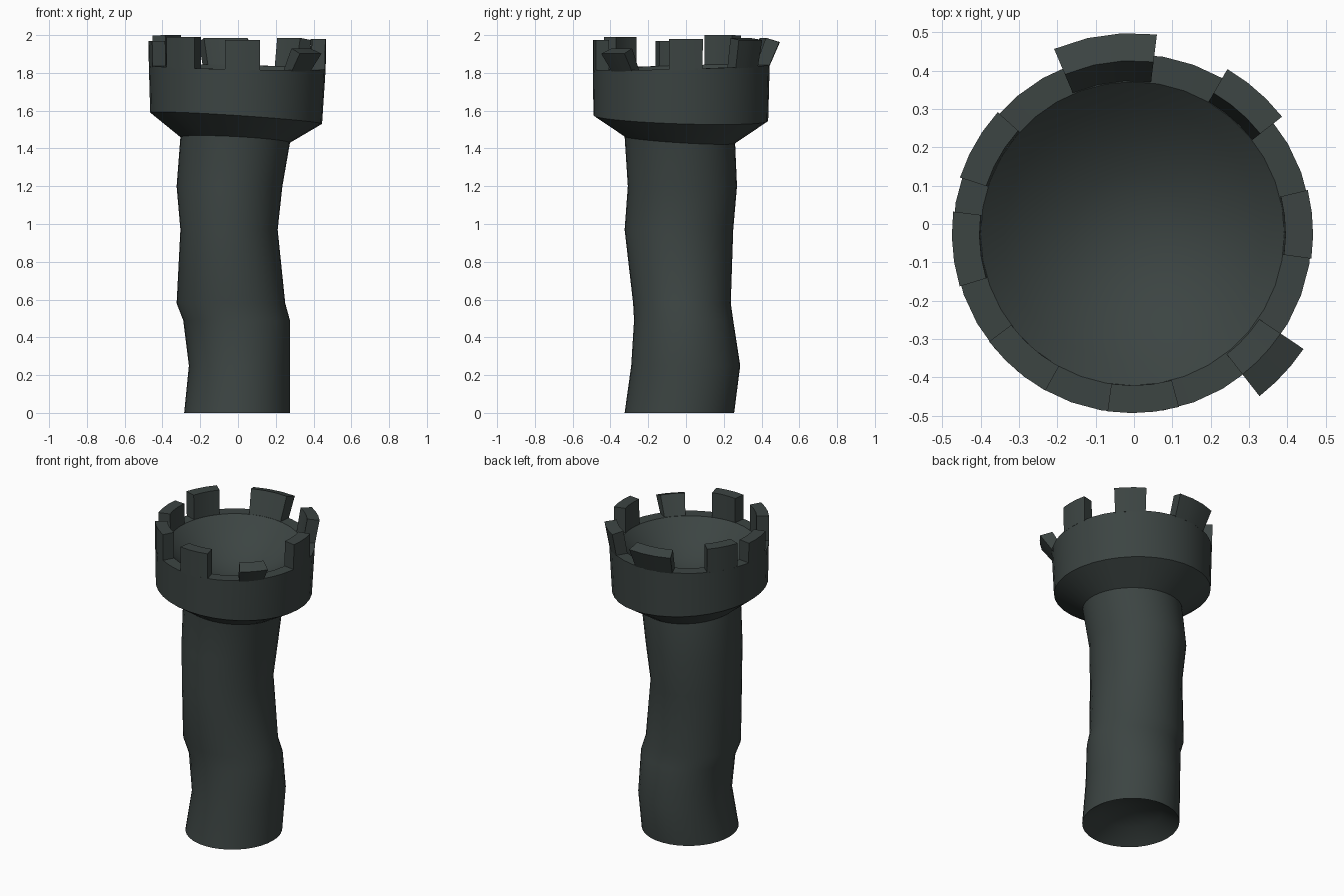
import bpy, bmesh, math

cube = bpy.data.objects.get("Cube")
if cube:
    bpy.data.objects.remove(cube, do_unlink=True)

SIDES = 36
RIM_Z, RIM_X, RIM_Y = 1.83, -0.004, -0.025
INNER, OUTER = 0.396, 0.468

stone = bpy.data.materials.new("dark slate stone")
stone.use_nodes = True
color = (0.045, 0.058, 0.055, 1)
stone.diffuse_color = color
stone.node_tree.nodes["Principled BSDF"].inputs["Base Color"].default_value = color


def rim_height(a):
    return RIM_Z - 0.01 * math.cos(a) + 0.012 * math.sin(a)


def finish(bm, name):
    bmesh.ops.recalc_face_normals(bm, faces=bm.faces)
    mesh = bpy.data.meshes.new(name)
    bm.to_mesh(mesh)
    bm.free()
    obj = bpy.data.objects.new(name, mesh)
    bpy.context.collection.objects.link(obj)
    mesh.materials.append(stone)
    bpy.ops.object.select_all(action='DESELECT')
    obj.select_set(True)
    bpy.context.view_layer.objects.active = obj
    bpy.ops.object.shade_smooth_by_angle(angle=math.radians(32))
    return obj


def ring(bm, z, x0, x1, y0, y1, tilt_x=0, tilt_y=0):
    """Ellipse fitted to its x and y extents, with a tilted height."""
    verts = []
    for i in range(SIDES):
        a = math.tau * i / SIDES
        c, s = math.cos(a), math.sin(a)
        verts.append(bm.verts.new(((x0 + x1) / 2 + (x1 - x0) / 2 * c,
                                   (y0 + y1) / 2 + (y1 - y0) / 2 * s,
                                   z + tilt_x * c + tilt_y * s)))
    return verts


def round_ring(bm, radius, z, tilt=1.0):
    return ring(bm, z, RIM_X - radius, RIM_X + radius, RIM_Y - radius,
                RIM_Y + radius, -0.01 * tilt, 0.012 * tilt)


def loft(bm, rings):
    for low, high in zip(rings, rings[1:]):
        for i in range(SIDES):
            j = (i + 1) % SIDES
            bm.faces.new((low[i], low[j], high[j], high[i]))


# Crooked shaft, flared head and dished floor as one turned body
bm = bmesh.new()
rings = [ring(bm, 0.10, -0.05, 0.04, -0.08, 0.01),
         ring(bm, 0.07, -0.18, 0.17, -0.21, 0.15)]
shaft = [
    (0.00, -0.285, 0.275, -0.325, 0.255),
    (0.25, -0.26, 0.275, -0.29, 0.287),
    (0.49, -0.29, 0.275, -0.275, 0.25),
    (0.58, -0.325, 0.25, -0.28, 0.237),
    (0.97, -0.305, 0.21, -0.325, 0.25),
    (1.20, -0.325, 0.235, -0.308, 0.27),
    (1.445, -0.305, 0.275, -0.325, 0.26, -0.015, -0.018),
    (1.56, -0.465, 0.445, -0.49, 0.435, -0.03, -0.015),
]
rings += [ring(bm, *row) for row in shaft]
rings += [round_ring(bm, OUTER, RIM_Z), round_ring(bm, INNER, RIM_Z)]
for k in (0.85, 0.65, 0.4, 0.15):
    rings.append(round_ring(bm, INNER * k, RIM_Z - 0.2 * (1 - k * k), k))
loft(bm, rings)
bm.faces.new(rings[0])
bm.faces.new(rings[-1])
finish(bm, "tower_body")


# Battlements: curved blocks, some leaning outwards
def battlement(name, start, end, top, lean):
    bm = bmesh.new()
    sections = []
    steps = 3
    for i in range(steps + 1):
        a = math.radians(start + (end - start) * i / steps)
        base = rim_height(a) - 0.006
        corners = ((INNER, base), (OUTER, base),
                   (OUTER + lean, top - lean * 0.4), (INNER + lean, top))
        sections.append([bm.verts.new((RIM_X + r * math.cos(a),
                                       RIM_Y + r * math.sin(a), z))
                         for r, z in corners])
    for s, t in zip(sections, sections[1:]):
        for k in range(4):
            m = (k + 1) % 4
            bm.faces.new((s[k], s[m], t[m], t[k]))
    bm.faces.new(sections[0])
    bm.faces.new(sections[-1])
    finish(bm, name)


for row in (
    ("battlement_back", 83, 113, 1.985, 0.055),
    ("battlement_back_left", 38, 60, 1.985, 0.027),
    ("battlement_left", -8, 14, 1.98, 0.003),
    ("battlement_front_left", -52, -34, 1.93, 0.07),
    ("battlement_front", -98, -75, 1.975, 0),
    ("battlement_front_right", -143, -119, 1.99, 0),
    ("battlement_right", 173, 197, 1.97, 0.003),
    ("battlement_back_right", 138, 162, 2.0, 0.005),
):
    battlement(*row)
